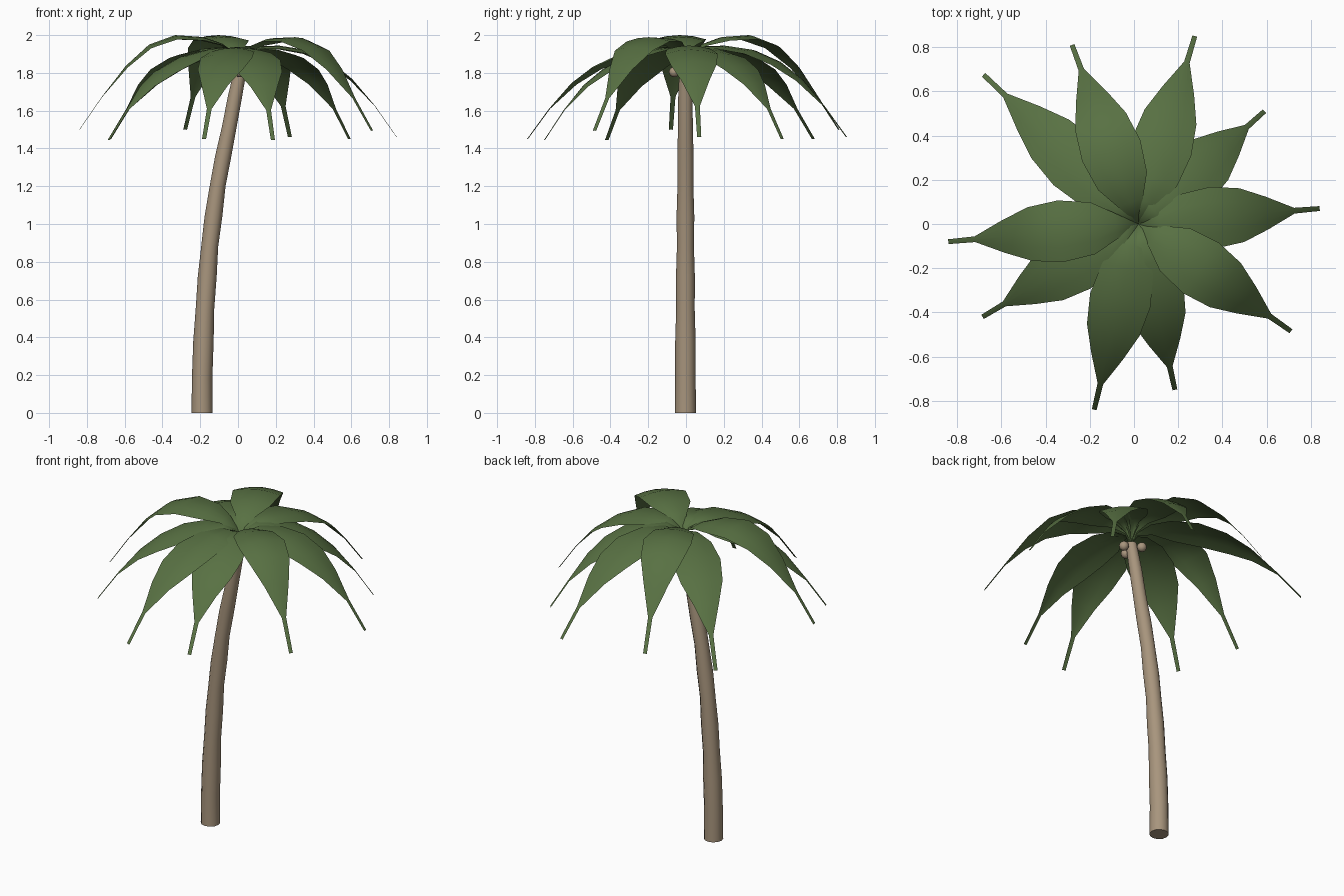
import bpy
import bmesh
import math
from mathutils import Vector

if "Cube" in bpy.data.objects:
    bpy.data.objects.remove(bpy.data.objects["Cube"], do_unlink=True)


def make_material(name, color):
    mat = bpy.data.materials.new(name)
    mat.use_nodes = True
    mat.diffuse_color = (*color, 1)
    mat.node_tree.nodes["Principled BSDF"].inputs["Base Color"].default_value = (*color, 1)
    return mat


leaf_green = make_material("leaf green", (0.098, 0.165, 0.056))
bark_tan = make_material("bark tan", (0.39, 0.30, 0.205))


def make_object(name, bm, mat, angle):
    mesh = bpy.data.meshes.new(name)
    bm.to_mesh(mesh)
    bm.free()
    mesh.materials.append(mat)
    obj = bpy.data.objects.new(name, mesh)
    bpy.context.collection.objects.link(obj)
    bpy.ops.object.select_all(action="DESELECT")
    obj.select_set(True)
    bpy.context.view_layer.objects.active = obj
    bpy.ops.object.shade_smooth_by_angle(angle=math.radians(angle))
    return obj


# Trunk: leaning tube with slightly uneven rings (z, centre x, radius)
rings = [
    (0, -0.19, 0.056), (0.18, -0.19, 0.054), (0.38, -0.183, 0.054),
    (0.55, -0.175, 0.049), (0.72, -0.163, 0.050), (0.88, -0.150, 0.045),
    (1.04, -0.130, 0.047), (1.2, -0.108, 0.042), (1.36, -0.078, 0.043),
    (1.52, -0.045, 0.039), (1.68, -0.015, 0.038), (1.84, 0.018, 0.032),
]
SIDES = 12
bm = bmesh.new()
loops = []
for z, cx, r in rings:
    angles = [math.tau * i / SIDES for i in range(SIDES)]
    loops.append([bm.verts.new((cx + r * math.cos(a), r * math.sin(a) - 0.003, z)) for a in angles])
for low, high in zip(loops, loops[1:]):
    for i in range(SIDES):
        j = (i + 1) % SIDES
        bm.faces.new((low[i], low[j], high[j], high[i]))
bm.faces.new(loops[0][::-1])
bm.faces.new(loops[-1])
make_object("trunk", bm, bark_tan, 40)

# Coconuts clustered below the crown
for n, (x, y) in enumerate([(0.01, -0.062), (-0.012, 0.055), (0.075, 0.0)]):
    bm = bmesh.new()
    bmesh.ops.create_uvsphere(bm, u_segments=12, v_segments=8, radius=0.028)
    bmesh.ops.translate(bm, verts=bm.verts, vec=(x, y, 1.805))
    make_object(f"coconut_{n + 1}", bm, bark_tan, 60)

# Frond outline: distance along, half width, drooping height, arching height
profile = [
    (0, 0.008, 1.84, 1.84), (0.04, 0.02, 1.905, 1.905), (0.12, 0.06, 1.935, 1.955),
    (0.24, 0.118, 1.925, 1.99), (0.41, 0.14, 1.89, 2.0), (0.57, 0.122, 1.825, 1.95),
    (0.71, 0.074, 1.74, 1.84), (0.86, 0.013, 1.605, 1.675), (1, 0.011, 1.445, 1.5),
]


def make_frond(name, tip_x, tip_y, arch):
    base = Vector((0.02, 0, 0))
    reach = Vector((tip_x, tip_y, 0)) - base
    across = Vector((-reach.y, reach.x, 0)).normalized()
    bm = bmesh.new()
    rows = []
    for along, half, low, high in profile:
        middle = base + reach * along
        middle.z = low + (high - low) * arch
        row = []
        for side in (-1, -0.5, 0, 0.5, 1):
            sag = Vector((0, 0, -0.16 * half * side * side))
            row.append(bm.verts.new(middle + across * half * side + sag))
        rows.append(row)
    for a, b in zip(rows, rows[1:]):
        for i in range(len(a) - 1):
            bm.faces.new((a[i], b[i], b[i + 1], a[i + 1]))
    make_object(name, bm, leaf_green, 60)


# Crown of fronds: tip position and how strongly each one arches upward
fronds = [
    (0.84, 0.07, 0.3), (0.59, 0.51, 0.1), (0.275, 0.85, 0.3), (-0.28, 0.81, 1),
    (-0.68, 0.675, 0.1), (-0.84, -0.08, 1), (-0.685, -0.42, 0),
    (-0.18, -0.84, 0.1), (0.185, -0.75, 0), (0.71, -0.485, 0.9),
]
for n, (x, y, arch) in enumerate(fronds):
    make_frond(f"frond_{n + 1}", x, y, arch)
